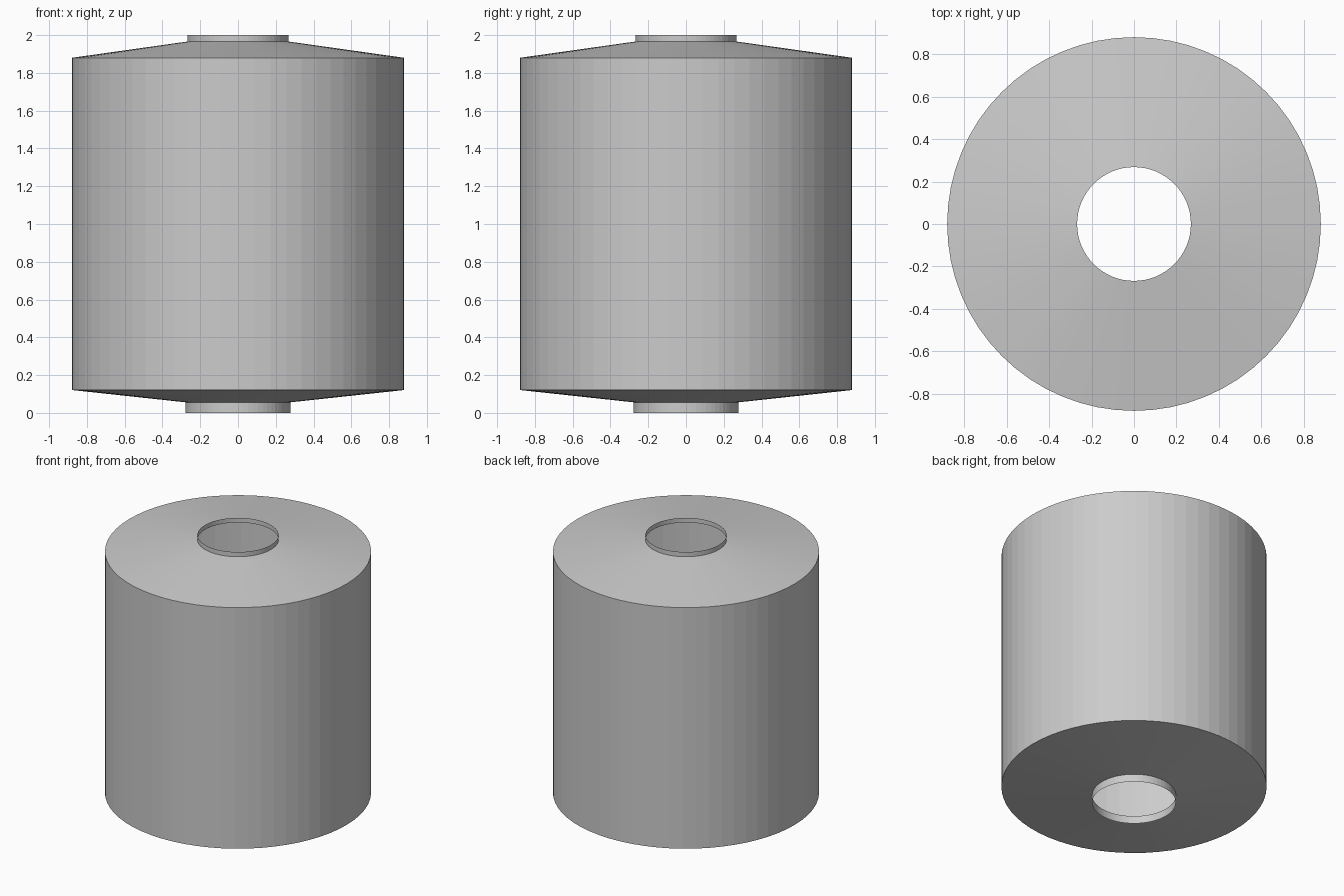
import bpy, bmesh, math

if "Cube" in bpy.data.objects:
    bpy.data.objects.remove(bpy.data.objects["Cube"])

SIDES = 64

# Open-ended shell profile (radius, height): lower neck, body, upper neck
PROFILE = [(0.278, 0.0), (0.278, 0.056), (0.88, 0.121),
           (0.88, 1.88), (0.268, 1.966), (0.268, 2.0)]


def ring(bm, radius, z):
    return [bm.verts.new((radius * math.cos(2 * math.pi * i / SIDES),
                          radius * math.sin(2 * math.pi * i / SIDES), z))
            for i in range(SIDES)]


# Drum shell: rings bridged from bottom to top, both necks left open
bm = bmesh.new()
rings = [ring(bm, r, z) for r, z in PROFILE]
for low, high in zip(rings, rings[1:]):
    for i in range(SIDES):
        j = (i + 1) % SIDES
        bm.faces.new((low[i], low[j], high[j], high[i]))

mesh = bpy.data.meshes.new("drum_shell")
bm.to_mesh(mesh)
bm.free()
drum = bpy.data.objects.new("drum_shell", mesh)
bpy.context.collection.objects.link(drum)
